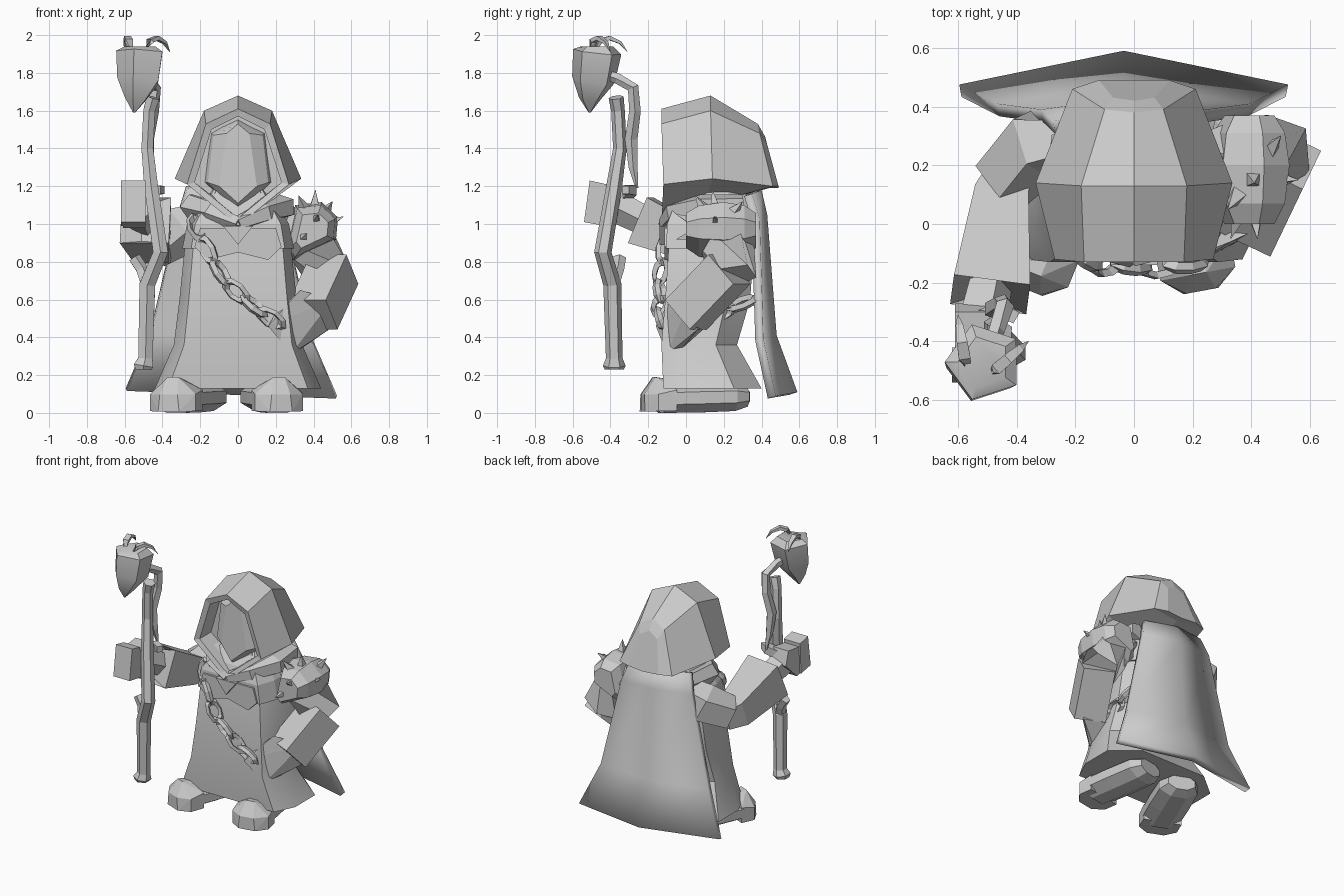
import bpy
import bmesh
from math import pi, cos, sin, radians
from mathutils import Vector, Quaternion

if "Cube" in bpy.data.objects:
    bpy.data.objects.remove(bpy.data.objects["Cube"])

stone = bpy.data.materials.new("plain_grey")
stone.use_nodes = True
grey = (0.6, 0.6, 0.6, 1)
stone.diffuse_color = grey
stone.node_tree.nodes["Principled BSDF"].inputs["Base Color"].default_value = grey


def finish(name, bm, smooth=False):
    """Turn a bmesh into a named object with the shared material."""
    bmesh.ops.recalc_face_normals(bm, faces=bm.faces)
    mesh = bpy.data.meshes.new(name)
    bm.to_mesh(mesh)
    bm.free()
    obj = bpy.data.objects.new(name, mesh)
    bpy.context.collection.objects.link(obj)
    mesh.materials.append(stone)
    if smooth:
        bpy.ops.object.select_all(action="DESELECT")
        obj.select_set(True)
        bpy.context.view_layer.objects.active = obj
        bpy.ops.object.shade_smooth_by_angle(angle=radians(30))
    return obj


def loft(name, rings, closed=True, capped=True, smooth=False):
    """Skin a list of rings that all have the same number of points."""
    bm = bmesh.new()
    rows = [[bm.verts.new(point) for point in ring] for ring in rings]
    count = len(rows[0])
    for lower, upper in zip(rows, rows[1:]):
        for i in range(count if closed else count - 1):
            j = (i + 1) % count
            bm.faces.new((lower[i], lower[j], upper[j], upper[i]))
    if capped:
        bm.faces.new(rows[0])
        bm.faces.new(rows[-1])
    return finish(name, bm, smooth)


def sweep(name, path, sides=6, height=1.0, smooth=False):
    """Tube through (x, y, z, radius) points; height squashes the section."""
    centres = [Vector(p[:3]) for p in path]
    rings = []
    for i, centre in enumerate(centres):
        before = centres[max(i - 1, 0)]
        after = centres[min(i + 1, len(centres) - 1)]
        along = (after - before).normalized()
        guide = Vector((0, 1, 0)) if abs(along.z) > 0.8 else Vector((0, 0, 1))
        across = along.cross(guide).normalized()
        over = across.cross(along)
        radius = path[i][3]
        angles = [(k + 0.5) * 2 * pi / sides for k in range(sides)]
        rings.append([centre + radius * (across * cos(a) + over * height * sin(a))
                      for a in angles])
    return loft(name, rings, smooth=smooth)


def hull(name, points):
    """Convex block around a few corner points."""
    bm = bmesh.new()
    for point in points:
        bm.verts.new(point)
    result = bmesh.ops.convex_hull(bm, input=bm.verts)
    loose = [v for v in result["geom_interior"] if isinstance(v, bmesh.types.BMVert)]
    bmesh.ops.delete(bm, geom=loose, context="VERTS")
    bmesh.ops.dissolve_limit(bm, verts=bm.verts, edges=bm.edges, angle_limit=radians(3))
    return finish(name, bm)


def cloth_ring(z, width, front, back):
    """Eight-sided horizontal section of the garment."""
    depth = (back - front) * 0.28
    half = [(0.84 * width, front), (width, front + depth),
            (width, back - depth), (0.6 * width, back)]
    outline = half + [(-x, y) for x, y in reversed(half)]
    return [(x, y, z) for x, y in outline]


def hood_ring(crown, brow, cheek, chin):
    """Mirror half of a hood section; every point is (x, y, z)."""
    def flip(p):
        return (-p[0], p[1], p[2])
    return [crown, brow, cheek, chin, flip(cheek), flip(brow)]


# Robe and shoulder mantle
loft("robe", [cloth_ring(*row) for row in [
    (0.13, 0.44, -0.12, 0.40), (0.36, 0.34, -0.13, 0.27),
    (0.60, 0.31, -0.11, 0.34), (0.90, 0.28, -0.09, 0.36),
    (1.05, 0.22, -0.05, 0.32), (1.2, 0.12, 0, 0.25)]], smooth=True)
loft("mantle", [cloth_ring(*row) for row in [
    (0.87, 0.295, -0.105, 0.37), (1.0, 0.27, -0.1, 0.37),
    (1.08, 0.22, -0.07, 0.35), (1.2, 0.14, 0.02, 0.3)]])

# Pointed hem pieces on the chest and the folded collar
for side, label in ((-1, "right"), (1, "left")):
    hull(label + "_mantle_point", [
        (side * x, y, z) for y in (-0.115, -0.09)
        for x, z in ((0, 0.98), (0, 0.85), (0.08, 0.86), (0.16, 0.81), (0.23, 0.88), (0.2, 0.98))])
    sweep(label + "_collar", [(0, -0.11, 1.0, 0.04), (side * 0.14, -0.06, 1.06, 0.06),
                              (side * 0.24, 0.08, 1.09, 0.07),
                              (side * 0.22, 0.3, 1.1, 0.06)], sides=5)
hull("collar_tip", [(x, y, z) for y in (-0.14, -0.1)
                    for x, z in ((-0.08, 0.99), (0.08, 0.99), (0, 0.89))])

# Hood: outer shell from the back to the rim, then the hollow inside
loft("hood", [
    hood_ring((0, 0.42, 1.46), (0.07, 0.43, 1.42), (0.12, 0.49, 1.2), (0, 0.49, 1.19)),
    hood_ring((0, 0.38, 1.53), (0.10, 0.39, 1.48), (0.21, 0.46, 1.2), (0, 0.44, 1.19)),
    hood_ring((0, 0.13, 1.68), (0.18, 0.13, 1.6), (0.335, 0.14, 1.24), (0, 0.1, 1.1)),
    hood_ring((0, -0.13, 1.61), (0.17, -0.13, 1.53), (0.27, -0.12, 1.21), (0, -0.13, 0.99)),
    hood_ring((0, -0.12, 1.57), (0.14, -0.12, 1.5), (0.23, -0.11, 1.22), (0, -0.12, 1.03)),
    hood_ring((0, 0.02, 1.57), (0.15, 0.02, 1.5), (0.23, 0.02, 1.22), (0, 0.02, 1.04))])

# Faceted face plate inside the hood
loft("face", [
    hood_ring((0, 0.05, 1.56), (0.15, 0.05, 1.49), (0.19, 0.05, 1.22), (0, 0.05, 1.05)),
    hood_ring((0, -0.02, 1.54), (0.13, -0.01, 1.47), (0.16, -0.01, 1.22), (0, -0.03, 1.07)),
    hood_ring((0, -0.06, 1.53), (0.06, -0.05, 1.48), (0.1, -0.05, 1.2), (0, -0.08, 1.11))])

# Cape: creased sheet with thickness
cape_rows = []
for z, half, middle, edge in [(1.18, 0.24, 0.40, 0.35), (1.05, 0.28, 0.43, 0.39),
                              (0.41, 0.43, 0.48, 0.41), (0.11, 0.56, 0.59, 0.475)]:
    cape_rows.append([(t * half - 0.035, middle + (edge - middle) * abs(t),
                       z - 0.02 * t) for t in (-1, 0, 1)])
cape = loft("cape", cape_rows, closed=False, capped=False, smooth=True)
thickness = cape.modifiers.new("thickness", "SOLIDIFY")
thickness.thickness = 0.045
thickness.offset = -1 if cape.data.polygons[0].normal.y > 0 else 1

# Feet: chunky blocks turned outwards, with peaked toe caps
for label, heel, toe in (("right", (-0.18, 0.24), (-0.33, -0.13)),
                         ("left", (0.14, 0.25), (0.21, -0.13))):
    start, end = Vector((*heel, 0.085)), Vector((*toe, 0.075))
    step = (end - start).normalized()
    sweep(label + "_foot", [(*(start - step * 0.07), 0.1), (*start, 0.14),
                            (*(start + step * 0.2), 0.145), (*end, 0.14)],
          sides=8, height=0.58)
    across = step.cross(Vector((0, 0, 1)))
    hull(label + "_toe_cap", [
        end + step * s + across * t * side + Vector((0, 0, z - 0.075)) for side in (-1, 1)
        for s, t, z in ((-0.06, 0.13, 0.01), (-0.06, 0.13, 0.12), (0.04, 0.13, 0.01),
                        (0.04, 0.13, 0.1), (0.1, 0.06, 0.01), (0.1, 0.05, 0.1),
                        (0.04, 0.03, 0.19), (-0.02, 0.03, 0.18))])

# Right arm reaching forward to grip the staff
sweep("right_upper_sleeve", [(-0.2, 0.27, 1.02, 0.10), (-0.33, 0.27, 0.96, 0.14),
                             (-0.45, 0.15, 0.88, 0.12)], sides=5)
sweep("right_forearm_sleeve", [(-0.42, 0.19, 0.86, 0.1), (-0.455, 0.09, 0.88, 0.13),
                               (-0.49, -0.24, 1.02, 0.185), (-0.49, -0.17, 0.99, 0.12)], sides=4)
sweep("right_wrist", [(-0.49, -0.18, 1.0, 0.08), (-0.53, -0.36, 1.09, 0.09)], sides=5)
hull("right_palm", [(x, y, z) for x in (-0.61, -0.49)
                    for y, z in ((-0.46, 1.0), (-0.46, 1.18), (-0.3, 1.2), (-0.27, 1.1), (-0.4, 0.98))])
hull("right_fingers", [(x, y, z) for x in (-0.62, -0.49)
                       for y, z in ((-0.54, 1.01), (-0.51, 1.23), (-0.42, 1.21), (-0.43, 0.99))])
sweep("right_thumb", [(-0.54, -0.33, 1.14, 0.04), (-0.45, -0.29, 1.18, 0.04),
                      (-0.4, -0.32, 1.18, 0.03)], sides=4)

# Left arm bent across the body
sweep("left_upper_sleeve", [(0.24, 0.2, 1.0, 0.11), (0.38, 0.21, 0.93, 0.15),
                            (0.5, 0.25, 0.72, 0.13)], sides=5)
sweep("left_forearm_sleeve", [(0.51, 0.23, 0.76, 0.15), (0.4, 0, 0.52, 0.15)], sides=4)
hull("left_cuff", [(0.16, -0.16, 0.46), (0.2, -0.11, 0.53), (0.33, -0.06, 0.65),
                   (0.5, 0.02, 0.6), (0.48, 0.06, 0.44), (0.28, -0.1, 0.31),
                   (0.32, -0.03, 0.33), (0.32, 0.1, 0.45)])

# Spiked shoulder guard: slanted slab, flat on top and narrower at both ends
guard_centre = Vector((0.4, 0.17, 0.97))
guard_section = [(-0.14, -0.1), (-0.09, 0.12), (0.04, 0.135), (0.12, 0.06), (0.11, -0.05), (-0.1, -0.15)]
loft("shoulder_guard", [
    [guard_centre + Vector((x * size, reach, z * size)) for x, z in guard_section]
    for reach, size in ((-0.17, 0.65), (-0.1, 0.95), (0.03, 1.08), (0.14, 0.95), (0.2, 0.65))])
for i, point in enumerate([(0.41, 0.14, 1.18), (0.56, 0.15, 1.04), (0.5, 0.3, 1.12),
                           (0.32, 0.05, 1.15), (0.42, -0.05, 1.05), (0.33, -0.05, 0.92)]):
    tip = Vector(point)
    base = tip + (guard_centre - tip).normalized() * 0.09
    sweep("shoulder_spike_%d" % i, [(*base, 0.035), (*tip, 0.001)], sides=4)

# Chain across the chest and around the hip
route = [Vector(p) for p in [(-0.24, -0.04, 1.04), (-0.19, -0.11, 0.92), (-0.13, -0.13, 0.8),
                             (-0.06, -0.14, 0.69), (0.04, -0.14, 0.6),
                             (0.13, -0.14, 0.53), (0.22, -0.13, 0.47)]]
hip = [Vector((0.31, y, 0.46 + y * 0.4)) for y in (0, 0.12, 0.24, 0.36)]
links = list(zip(route, route[1:])) + list(zip(hip, hip[1:]))
for i, (start, end) in enumerate(links):
    bpy.ops.mesh.primitive_torus_add(major_segments=8, minor_segments=4,
                                     major_radius=0.05, minor_radius=0.018)
    link = bpy.context.object
    link.name = "chain_link_%d" % i
    link.location = (start + end) / 2
    link.scale = (1.4, 0.8, 1.2)
    roll = Quaternion((1, 0, 0), (i % 2 + 0.3) * pi / 2)
    link.rotation_mode = "QUATERNION"
    link.rotation_quaternion = (end - start).to_track_quat("X", "Z") @ roll
    link.data.materials.append(stone)

# Crooked wooden staff with a broken branch and a split crook
sweep("staff", [(-0.5, -0.38, 0.23, 0.05), (-0.5, -0.38, 0.25, 0.06), (-0.49, -0.38, 0.29, 0.044),
                (-0.48, -0.39, 0.68, 0.048), (-0.41, -0.44, 0.85, 0.046),
                (-0.46, -0.38, 1.2, 0.042), (-0.48, -0.35, 1.4, 0.036),
                (-0.47, -0.36, 1.6, 0.036), (-0.45, -0.37, 1.67, 0.04)])
sweep("staff_branch", [(-0.48, -0.39, 0.68, 0.04), (-0.51, -0.36, 0.76, 0.035),
                       (-0.55, -0.35, 0.82, 0.035)], sides=5)
sweep("staff_crook", [(-0.46, -0.26, 1.19, 0.008), (-0.47, -0.28, 1.3, 0.025),
                      (-0.48, -0.29, 1.45, 0.035), (-0.45, -0.27, 1.6, 0.032),
                      (-0.44, -0.28, 1.72, 0.032), (-0.47, -0.36, 1.77, 0.03),
                      (-0.5, -0.45, 1.8, 0.025)], sides=5)

# Pointed pod on the crook with curled leaves
sweep("staff_pod", [(-0.51, -0.47, 1.94, 0.09), (-0.51, -0.47, 1.91, 0.135),
                    (-0.52, -0.49, 1.76, 0.12), (-0.54, -0.51, 1.66, 0.06),
                    (-0.55, -0.51, 1.59, 0.006)], sides=5, smooth=True)
leaves = {"outer": ((-0.57, -0.5), (-0.6, -0.31)), "inner": ((-0.5, -0.52), (-0.36, -0.4))}
for label, (root, tip) in leaves.items():
    root, tip = Vector(root), Vector(tip)
    sweep(label + "_leaf", [(*root.lerp(tip, t), z, r) for t, z, r in
                            ((0, 1.9, 0.02), (0.25, 1.97, 0.028), (0.5, 1.985, 0.026),
                             (0.8, 1.96, 0.018), (1, 1.91, 0.002))], sides=4, height=0.6)
